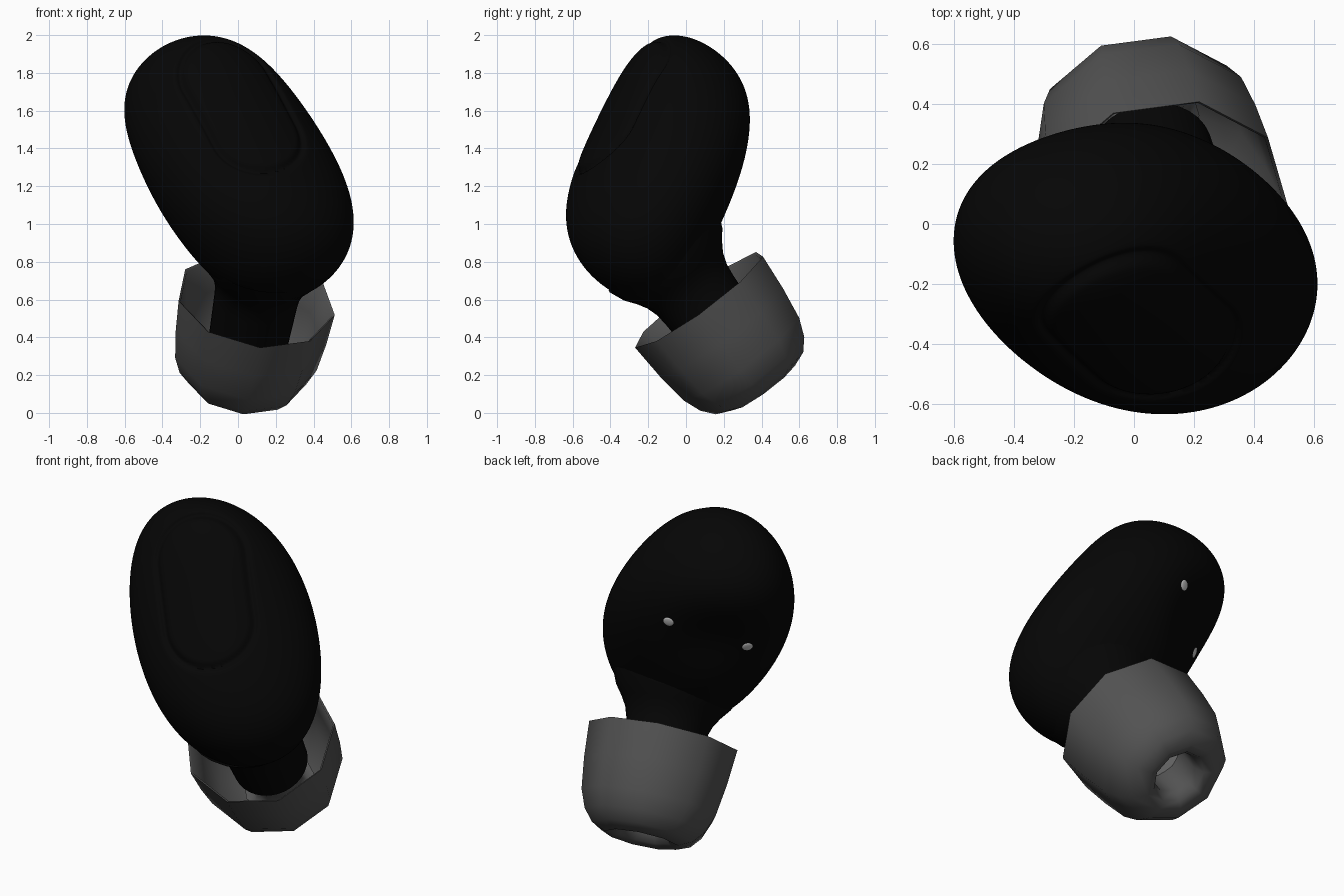
import bpy, bmesh, math
from mathutils import Vector, Matrix

old = bpy.data.objects.get("Cube")
if old:
    bpy.data.objects.remove(old, do_unlink=True)


def material(name, value):
    m = bpy.data.materials.new(name)
    m.use_nodes = True
    col = (value, value, value, 1)
    m.diffuse_color = col
    bsdf = next(n for n in m.node_tree.nodes if n.type == 'BSDF_PRINCIPLED')
    bsdf.inputs["Base Color"].default_value = col
    return m


black = material("matte black", 0.0017)
grey = material("silicone grey", 0.085)
metal = material("light metal", 0.6)


def finish(name, bm, mat, angle=60):
    bmesh.ops.recalc_face_normals(bm, faces=bm.faces[:])
    me = bpy.data.meshes.new(name)
    bm.to_mesh(me)
    bm.free()
    me.materials.append(mat)
    ob = bpy.data.objects.new(name, me)
    bpy.context.collection.objects.link(ob)
    bpy.ops.object.select_all(action='DESELECT')
    ob.select_set(True)
    bpy.context.view_layer.objects.active = ob
    bpy.ops.object.shade_smooth_by_angle(angle=math.radians(angle))
    return ob


# Axis shared by neck and ear tip
origin = Vector((0.095, 0.07, 0.6))
axis = Vector((-0.15, 0.59, -0.8)).normalized()
side = (Vector((1, 0, 0)) - axis * axis.x).normalized()
up = side.cross(axis)


def lathe(name, profile, count, mat, phase=73, cap=False):
    """Revolve (distance along axis, radius) pairs about the tilted axis."""
    bm = bmesh.new()
    rings = []
    for t, r in profile:
        ring = []
        for i in range(count):
            a = math.radians(phase) + math.tau * i / count
            ring.append(bm.verts.new(
                origin + axis * t + (side * math.cos(a) + up * math.sin(a)) * r))
        rings.append(ring)
    for p, q in zip(rings, rings[1:]):
        for i in range(count):
            j = (i + 1) % count
            bm.faces.new((p[i], p[j], q[j], q[i]))
    if cap:
        bm.faces.new(rings[-1])
    return finish(name, bm, mat)


# Body: ellipsoid whose middle leans in an S-curve, slightly narrower in front,
# with an inner hollow and a button groove
centre = Vector((0, -0.14, 1.295))
front = Vector((0.21, -0.785, 0.58)).normalized()
long_dir = Vector((-0.45, 0.45, 0.77))
long_dir = (long_dir - front * long_dir.dot(front)).normalized()
wide_dir = front.cross(long_dir)
button = Vector((0.01, -0.17, 0.3))
inner = Vector((-0.62, 0.72, -0.31)).normalized()
hollow = Vector((-0.3, 0.26, 0.1))

bm = bmesh.new()
bmesh.ops.create_icosphere(bm, subdivisions=7, radius=1)
for v in bm.verts:
    x, y, z = v.co
    z *= 0.705
    p = Vector((0.54 * x * (1 + 0.06 * y) - 0.18 * math.sin(2.5 * z),
                0.45 * y + 0.1 * math.sin(3.4 * z), z))
    h = p.dot(front)
    p -= front * 0.25 * max(0, h - 0.2) ** 2
    if h > 0:
        q = p - button
        along = max(abs(q.dot(long_dir)) - 0.18, 0)
        d = math.hypot(along, q.dot(wide_dir)) - 0.25
        p -= front * 0.022 * math.exp(-(d / 0.018) ** 2)
    if p.dot(inner) > 0:
        p -= inner * 0.13 * math.exp(-((p - hollow).length / 0.28) ** 2)
    v.co = centre + p
body = finish("body", bm, black)

# Charging contacts set into the inner face
for name, spot in (("upper_contact", (-0.09, 0.28, 1.46)),
                   ("lower_contact", (-0.38, -0.03, 1.3))):
    _, loc, normal, _ = body.closest_point_on_mesh(Vector(spot))
    bm = bmesh.new()
    place = Matrix.Translation(loc) @ normal.to_track_quat('Z', 'Y').to_matrix().to_4x4()
    bmesh.ops.create_uvsphere(bm, u_segments=16, v_segments=8, radius=0.03,
                              matrix=place @ Matrix.Diagonal((1, 1, 0.2, 1)))
    finish(name, bm, metal)

# Neck with a flared root
lathe("neck", [(-0.32, 0.36), (-0.24, 0.325), (-0.18, 0.28), (-0.13, 0.25),
               (-0.07, 0.23), (0, 0.222), (0.28, 0.21), (0.32, 0.12)],
      32, black, cap=True)

# Sound outlet deep inside the ear tip
lathe("sound_outlet", [(0.325, 0.14), (0.33, 0.13)], 18, metal, cap=True)

# Nine-sided ear tip: bore, rounded nose, outer skirt, then inner skirt
lathe("ear_tip", [(0.3, 0.14), (0.5, 0.13), (0.56, 0.16), (0.58, 0.21),
                  (0.545, 0.29), (0.48, 0.345), (0.38, 0.385), (0.2, 0.41),
                  (0, 0.425), (0.01, 0.413), (0.2, 0.385), (0.4, 0.33),
                  (0.5, 0.2)], 9, grey)
